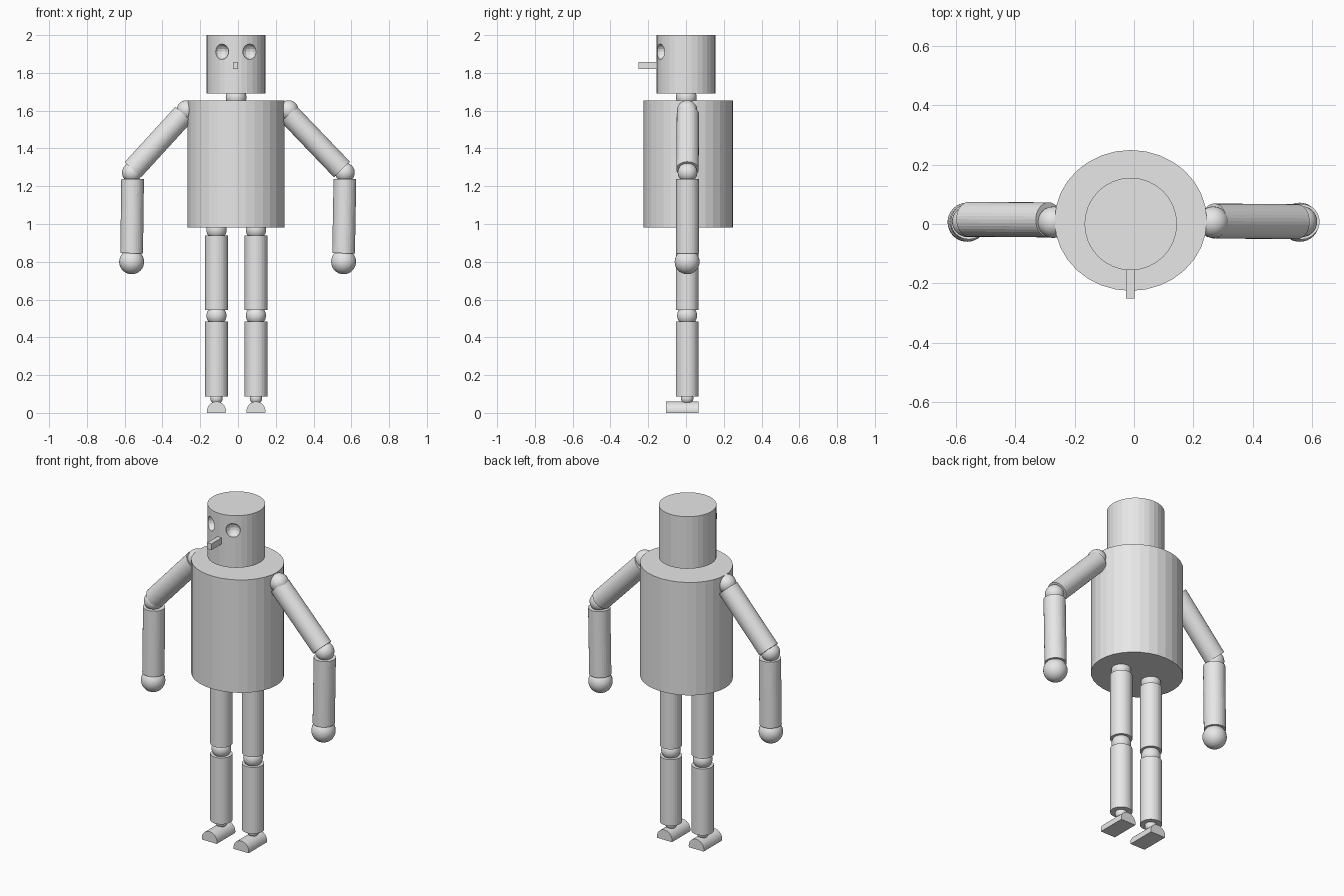
import bpy, bmesh, math
from mathutils import Vector

if "Cube" in bpy.data.objects:
    bpy.data.objects.remove(bpy.data.objects["Cube"])

grey = bpy.data.materials.new("light grey")
grey.diffuse_color = (0.8, 0.8, 0.8, 1)
grey.use_nodes = True
grey.node_tree.nodes["Principled BSDF"].inputs["Base Color"].default_value = grey.diffuse_color


def finish(name, smooth=False):
    ob = bpy.context.object
    ob.name = name
    ob.data.materials.append(grey)
    if smooth:
        bpy.ops.object.shade_smooth()
    return ob


def ball(name, pos, r, segs=32, rings=16, smooth=True):
    bpy.ops.mesh.primitive_uv_sphere_add(segments=segs, ring_count=rings, radius=r, location=pos)
    return finish(name, smooth)


def rod(name, a, b, r, sides=32):
    """Cylinder between two points."""
    a, b = Vector(a), Vector(b)
    d = b - a
    bpy.ops.mesh.primitive_cylinder_add(vertices=sides, radius=r, depth=d.length, location=(a + b) / 2)
    ob = finish(name)
    ob.rotation_euler = d.to_track_quat('Z', 'Y').to_euler()
    return ob


# torso (slightly oval) and neck
torso = rod("torso", (-0.011, 0.012, 0.982), (-0.011, 0.012, 1.654), 0.257)
torso.scale = (1, 0.924, 1)
ball("neck", (-0.01, 0.002, 1.67), 0.055)

# head with two hollow eye sockets
head = rod("head", (-0.011, 0, 1.69), (-0.011, 0, 2.0), 0.156)
for side, x in (("left", -0.087), ("right", 0.063)):
    cutter = ball("eye_cutter_" + side, (x, -0.137, 1.912), 0.041, 12, 8, False)
    cutter.hide_render = True
    cutter.hide_viewport = True
    mod = head.modifiers.new("eye_" + side, 'BOOLEAN')
    mod.operation = 'DIFFERENCE'
    mod.solver = 'EXACT'
    mod.object = cutter

# nose
bpy.ops.mesh.primitive_cube_add(size=1, location=(-0.013, -0.19, 1.84))
finish("nose").scale = (0.028, 0.122, 0.037)

# arms: shoulder, upper arm start/end, elbow, forearm top/bottom x
ARMS = {
    "left": (-0.272, (-0.288, 0.014, 1.581), (-0.556, 0.016, 1.288), -0.562, -0.558, -0.563),
    "right": (0.267, (0.270, 0.010, 1.581), (0.550, 0.008, 1.289), 0.566, 0.566, 0.559),
}
for side, (sx, ua, ub, ex, ft, fb) in ARMS.items():
    ball("shoulder_" + side, (sx, 0.006, 1.602), 0.053)
    rod("upper_arm_" + side, ua, ub, 0.059)
    ball("elbow_" + side, (ex, 0.008, 1.272), 0.052)
    rod("forearm_" + side, (ft, 0.008, 1.238), (fb, 0.008, 0.845), 0.06)
    ball("hand_" + side, (fb, 0.006, 0.800), 0.066)


def foot(name, x):
    """Flat-bottomed round bar running front to back."""
    n, dip, r = 20, 0.2, 0.05
    angs = [-dip + (math.pi + 2 * dip) * i / n for i in range(n + 1)]
    bm = bmesh.new()
    prof = [bm.verts.new((x + r * math.cos(t), -0.106, r * (math.sin(t) + math.sin(dip)))) for t in angs]
    face = bm.faces.new(prof)
    out = bmesh.ops.extrude_face_region(bm, geom=[face])["geom"]
    for v in out:
        if isinstance(v, bmesh.types.BMVert):
            v.co.y = 0.066
    bmesh.ops.recalc_face_normals(bm, faces=bm.faces)
    me = bpy.data.meshes.new(name)
    bm.to_mesh(me)
    bm.free()
    ob = bpy.data.objects.new(name, me)
    bpy.context.collection.objects.link(ob)
    me.materials.append(grey)


# legs
for side, x in (("left", -0.114), ("right", 0.095)):
    y = 0.006
    ball("hip_" + side, (x, y, 0.97), 0.054)
    rod("thigh_" + side, (x, y, 0.544), (x, y, 0.94), 0.06)
    ball("knee_" + side, (x, y, 0.515), 0.053)
    rod("shin_" + side, (x, y, 0.088), (x, y, 0.483), 0.06)
    ball("ankle_" + side, (x, y, 0.078), 0.033)
    foot("foot_" + side, x)
